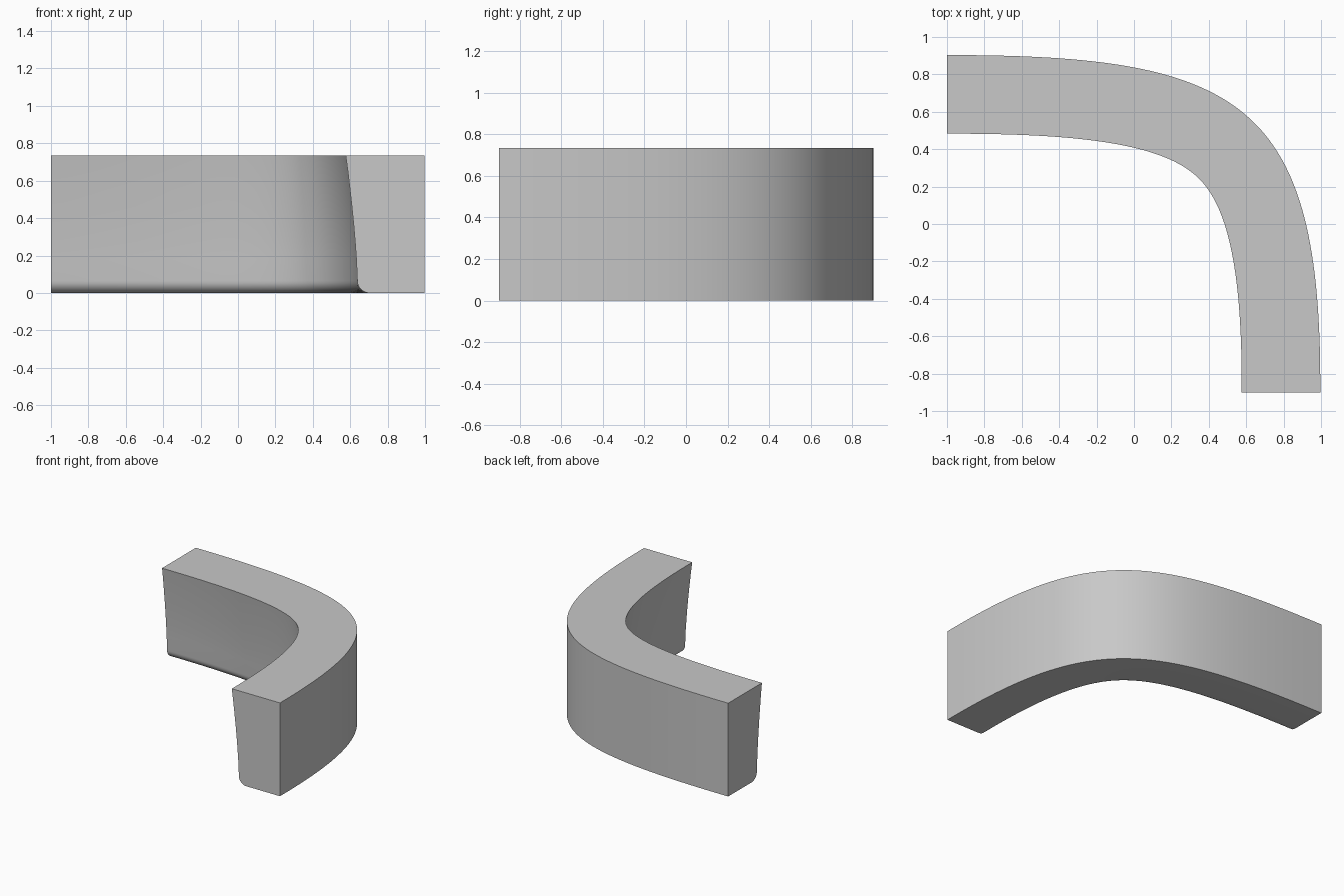
import bpy, bmesh, math
from mathutils import Vector
from mathutils.geometry import interpolate_bezier

if "Cube" in bpy.data.objects:
    bpy.data.objects.remove(bpy.data.objects["Cube"])

HEIGHT = 0.735
FILLET = 0.065

# Plain grey finish
grey = bpy.data.materials.new("plain_grey")
grey.use_nodes = True
colour = (0.58, 0.58, 0.58, 1)
grey.diffuse_color = colour
grey.node_tree.nodes["Principled BSDF"].inputs["Base Color"].default_value = colour

# Outer plan curve of the bend, from the left end round to the front end
path = interpolate_bezier(Vector((-1, 0.903, 0)), Vector((0.59, 0.905, 0)),
                          Vector((1.003, 0.65, 0)), Vector((0.996, -0.9, 0)), 65)

# Cross-section: (inward offset, height), bowed inner face and rounded lower edge
section = [(0, 0), (0, HEIGHT), (0.42, HEIGHT), (0.408, 0.645), (0.397, 0.55),
           (0.387, 0.46), (0.378, 0.37), (0.37, 0.275), (0.363, 0.18)]
for i in range(9):
    a = math.radians(90 * i / 8)
    section.append((0.293 + FILLET * math.cos(a), FILLET * (1 - math.sin(a))))

# Sweep the cross-section along the curve, with square-cut ends
bm = bmesh.new()
rings = []
for i, p in enumerate(path):
    if i == 0:
        inward = Vector((0, -1, 0))
    elif i == len(path) - 1:
        inward = Vector((-1, 0, 0))
    else:
        d = (path[i + 1] - path[i - 1]).normalized()
        inward = Vector((d.y, -d.x, 0))
    rings.append([bm.verts.new(p + inward * off + Vector((0, 0, z)))
                  for off, z in section])

n = len(section)
for a, b in zip(rings, rings[1:]):
    for j in range(n):
        k = (j + 1) % n
        bm.faces.new((a[j], a[k], b[k], b[j]))
bm.faces.new(rings[0])
bm.faces.new(rings[-1][::-1])
bmesh.ops.recalc_face_normals(bm, faces=bm.faces)

mesh = bpy.data.meshes.new("curved_block")
bm.to_mesh(mesh)
bm.free()
mesh.materials.append(grey)
block = bpy.data.objects.new("curved_block", mesh)
bpy.context.collection.objects.link(block)

# Smooth the curved walls, keep the edges crisp
bpy.ops.object.select_all(action='DESELECT')
block.select_set(True)
bpy.context.view_layer.objects.active = block
bpy.ops.object.shade_smooth_by_angle(angle=math.radians(30))
